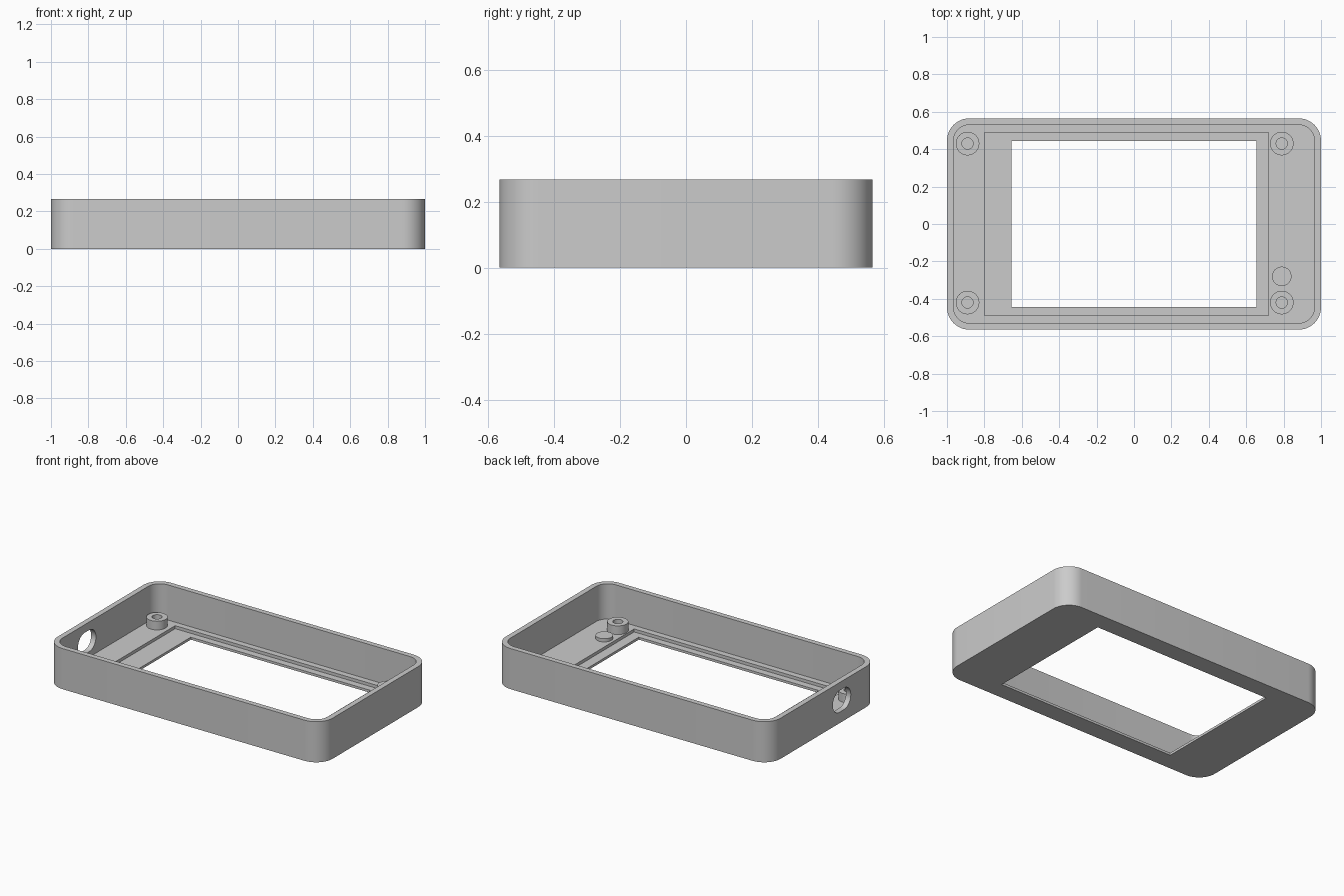
import bpy, bmesh, math
from mathutils import Matrix

if "Cube" in bpy.data.objects:
    bpy.data.objects.remove(bpy.data.objects["Cube"], do_unlink=True)

HEIGHT, FLOOR, LEDGE = 0.267, 0.036, 0.016
POST_TOP, BUTTON_TOP = 0.093, 0.057

grey = bpy.data.materials.new("matte grey")
grey.use_nodes = True
grey.diffuse_color = (0.6, 0.6, 0.6, 1)
grey.node_tree.nodes["Principled BSDF"].inputs["Base Color"].default_value = (0.6, 0.6, 0.6, 1)


def finish(name, bm):
    """Turn a bmesh into a named grey object."""
    bmesh.ops.recalc_face_normals(bm, faces=bm.faces)
    mesh = bpy.data.meshes.new(name)
    bm.to_mesh(mesh)
    bm.free()
    mesh.materials.append(grey)
    obj = bpy.data.objects.new(name, mesh)
    bpy.context.collection.objects.link(obj)
    return obj


def smooth(obj):
    bpy.ops.object.select_all(action="DESELECT")
    obj.select_set(True)
    bpy.context.view_layer.objects.active = obj
    bpy.ops.object.shade_smooth_by_angle(angle=math.radians(30))


def slab(name, x0, x1, y0, y1, z0, z1, radius=0, steps=12, matrix=Matrix()):
    """Upright prism with an optionally rounded rectangular outline."""
    bm = bmesh.new()
    corners = [(x1, y1, -1, -1), (x0, y1, 1, -1), (x0, y0, 1, 1), (x1, y0, -1, 1)]
    outline = []
    for quarter, (x, y, sx, sy) in enumerate(corners):
        for i in range(steps + 1 if radius else 1):
            a = math.pi / 2 * (quarter + i / steps)
            outline.append(bm.verts.new((x + radius * (sx + math.cos(a)),
                                         y + radius * (sy + math.sin(a)), z0)))
            if not radius:
                outline[-1].co = (x, y, z0)
    base = bm.faces.new(outline)
    top = bmesh.ops.extrude_face_region(bm, geom=[base])["geom"]
    bmesh.ops.translate(bm, vec=(0, 0, z1 - z0),
                        verts=[v for v in top if isinstance(v, bmesh.types.BMVert)])
    bm.transform(matrix)
    return finish(name, bm)


def lathe(name, profile, x, y, closed=False):
    """Revolve (radius, height) points about a vertical axis at x, y."""
    bm = bmesh.new()
    verts = [bm.verts.new((r, 0, z)) for r, z in profile]
    edges = [bm.edges.new(pair) for pair in zip(verts, verts[1:])]
    if closed:
        edges.append(bm.edges.new((verts[-1], verts[0])))
    bmesh.ops.spin(bm, geom=verts + edges, cent=(0, 0, 0), axis=(0, 0, 1),
                   angle=math.tau, steps=40, use_merge=False)
    bmesh.ops.remove_doubles(bm, verts=bm.verts, dist=1e-5)
    bm.transform(Matrix.Translation((x, y, 0)))
    obj = finish(name, bm)
    smooth(obj)
    return obj


# Case: rounded tray with a stepped screen opening and a port in one end
case = slab("case", -1, 1, -0.565, 0.565, 0, HEIGHT, 0.12)
side_on = Matrix.Translation((-0.98, -0.19, 0.143)) @ Matrix(
    ((0, 0, 1, 0), (1, 0, 0, 0), (0, 1, 0, 0), (0, 0, 0, 1)))
cutters = [
    slab("cavity_cutter", -0.965, 0.965, -0.53, 0.53, FLOOR, 0.5, 0.085),
    slab("recess_cutter", -0.80, 0.72, -0.49, 0.49, LEDGE, 0.4),
    slab("window_cutter", -0.655, 0.655, -0.445, 0.445, -0.1, 0.3),
    slab("port_cutter", -0.093, 0.093, -0.071, 0.071, -0.1, 0.1, 0.07, matrix=side_on),
]
bpy.context.view_layer.objects.active = case
for cutter in cutters:
    cutter.hide_render = True
    cut = case.modifiers.new(cutter.name, "BOOLEAN")
    cut.operation = "DIFFERENCE"
    cut.solver = "EXACT"
    cut.object = cutter
    bpy.ops.object.modifier_apply(modifier=cut.name)
for cutter in cutters:
    bpy.data.objects.remove(cutter, do_unlink=True)
smooth(case)

# Four hollow screw posts standing on the floor
post = [(0.063, 0.03), (0.063, POST_TOP), (0.03, POST_TOP), (0.03, 0.03)]
for end, x in (("right", -0.89), ("left", 0.79)):
    for side, y in (("front", -0.42), ("back", 0.43)):
        lathe(f"screw_post_{side}_{end}", post, x, y, closed=True)

# Low round pad beside one post
lathe("round_pad", [(0, 0.03), (0.052, 0.03), (0.052, BUTTON_TOP), (0, BUTTON_TOP)], 0.79, -0.28)
